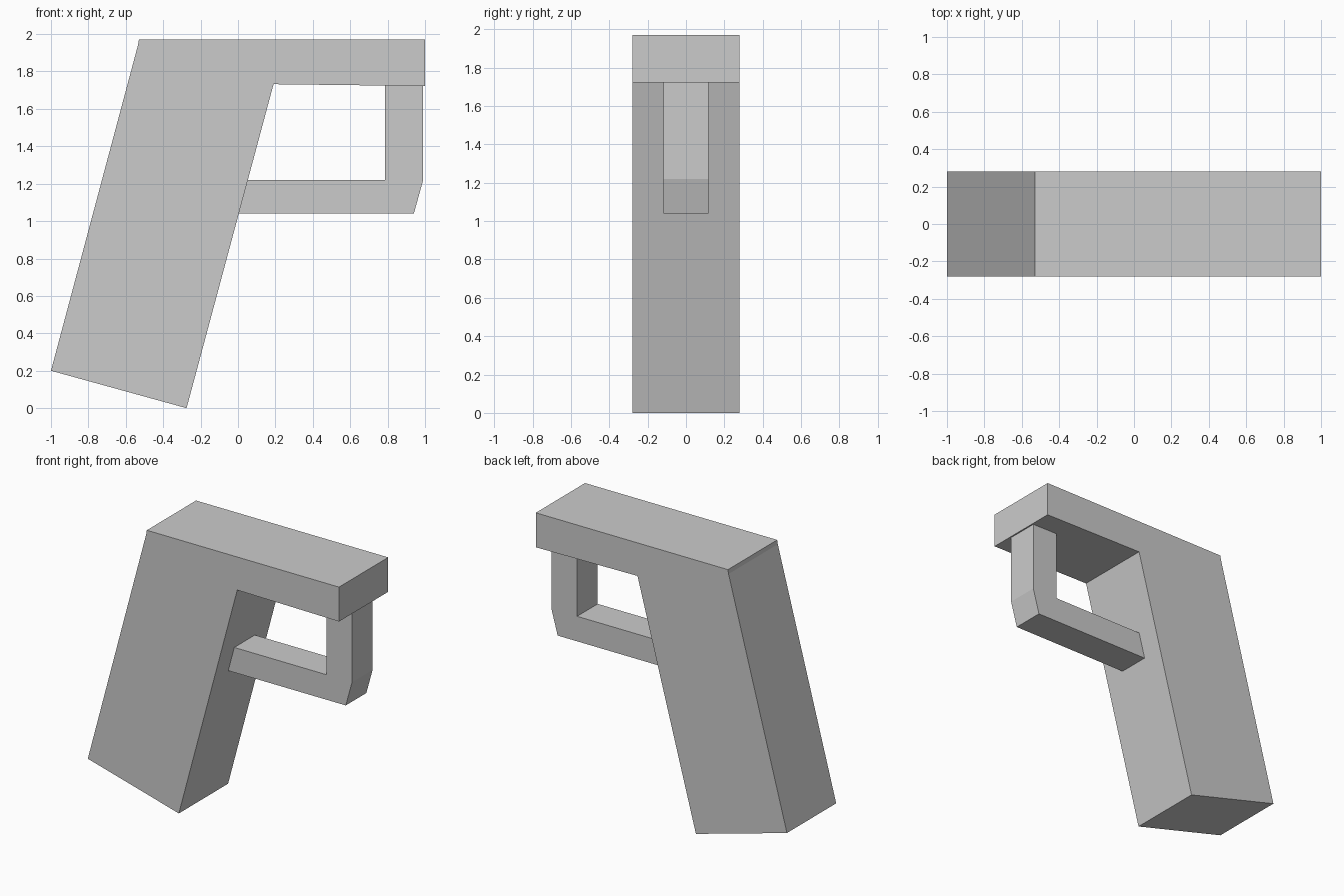
import bpy
import bmesh

cube = bpy.data.objects.get("Cube")
if cube:
    bpy.data.objects.remove(cube, do_unlink=True)

# Single plain grey material
grey = bpy.data.materials.new("light grey")
grey.use_nodes = True
colour = (0.6, 0.6, 0.6, 1)
grey.diffuse_color = colour
grey.node_tree.nodes["Principled BSDF"].inputs["Base Color"].default_value = colour


def extrude_profile(name, outline, half_width):
    """Extrude an x-z outline symmetrically along y."""
    bm = bmesh.new()
    face = bm.faces.new([bm.verts.new((x, -half_width, z)) for x, z in outline])
    result = bmesh.ops.extrude_face_region(bm, geom=[face])
    verts = [v for v in result["geom"] if isinstance(v, bmesh.types.BMVert)]
    bmesh.ops.translate(bm, verts=verts, vec=(0, 2 * half_width, 0))
    bmesh.ops.recalc_face_normals(bm, faces=bm.faces)
    mesh = bpy.data.meshes.new(name)
    bm.to_mesh(mesh)
    bm.free()
    mesh.materials.append(grey)
    obj = bpy.data.objects.new(name, mesh)
    bpy.context.collection.objects.link(obj)
    return obj


# Slanted grip and horizontal barrel share one continuous side profile
extrude_profile("grip_and_barrel", [
    (-1, 0.2), (-0.275, 0), (0.19, 1.732), (1, 1.722),
    (1, 1.97), (-0.53, 1.97), (-0.535, 1.94),
], 0.28)

# Narrow L-shaped guard, its ends meeting the grip and the barrel underside
extrude_profile("trigger_guard", [
    (0.004, 1.04), (0.94, 1.04), (0.99, 1.22), (0.99, 1.727),
    (0.785, 1.73), (0.785, 1.22), (0.052, 1.22),
], 0.117)
